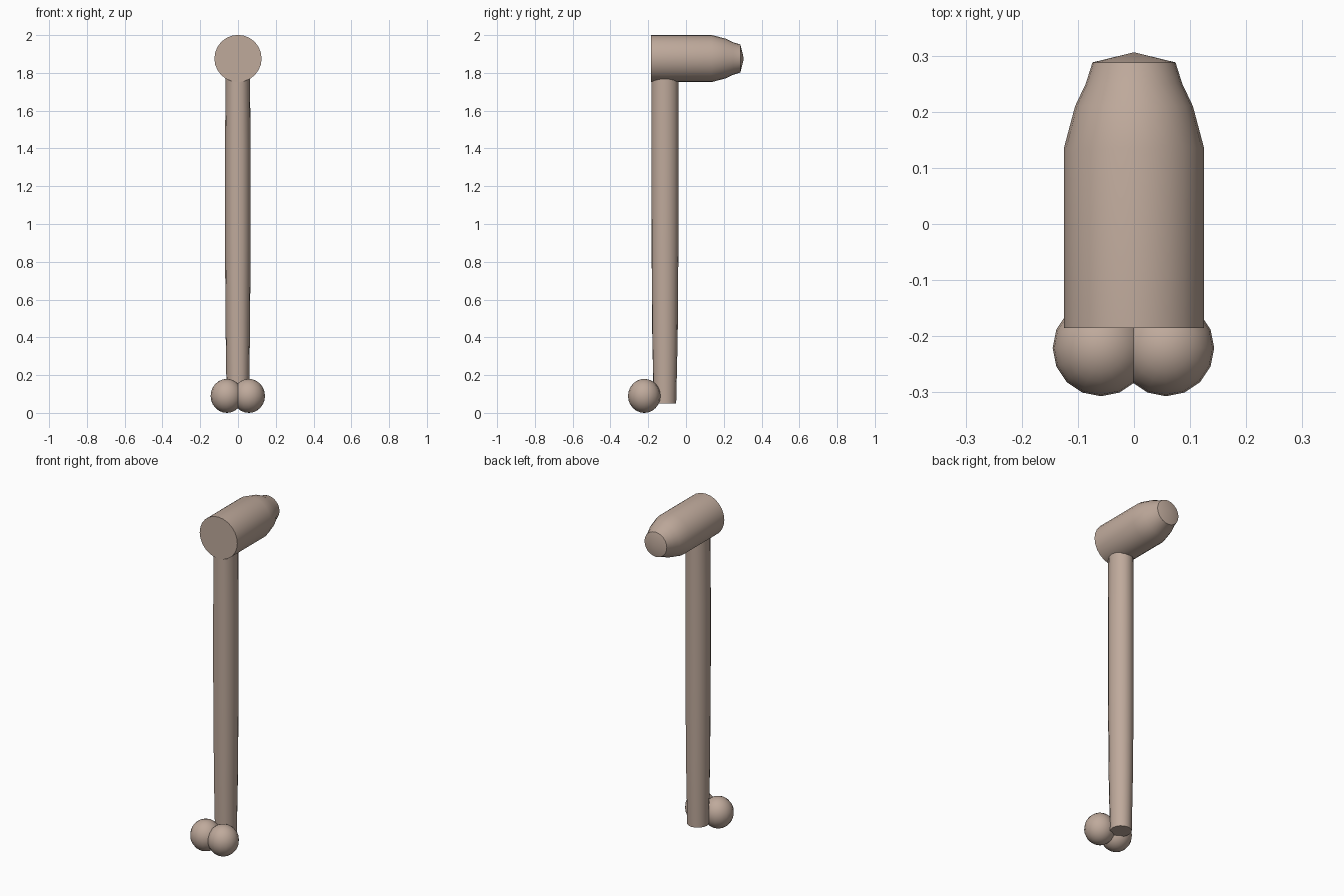
import bpy, bmesh, math
from math import sin, cos, pi

if "Cube" in bpy.data.objects:
    bpy.data.objects.remove(bpy.data.objects["Cube"])


def loft(name, rings, tip=None, caps=(True, True)):
    """Skin a list of vertex rings, with an optional pointed end."""
    bm = bmesh.new()
    loops = [[bm.verts.new(p) for p in ring] for ring in rings]
    n = len(loops[0])
    for a, b in zip(loops, loops[1:]):
        for i in range(n):
            j = (i + 1) % n
            bm.faces.new((a[i], a[j], b[j], b[i]))
    if caps[0]:
        bm.faces.new(loops[0][::-1])
    if tip:
        t = bm.verts.new(tip)
        for i in range(n):
            bm.faces.new((loops[-1][i], loops[-1][(i + 1) % n], t))
    elif caps[1]:
        bm.faces.new(loops[-1])
    bmesh.ops.recalc_face_normals(bm, faces=bm.faces)
    mesh = bpy.data.meshes.new(name)
    bm.to_mesh(mesh)
    bm.free()
    obj = bpy.data.objects.new(name, mesh)
    bpy.context.collection.objects.link(obj)
    finish(obj)
    return obj


mat = bpy.data.materials.new("tan")
mat.diffuse_color = (0.52, 0.40, 0.33, 1)
mat.use_nodes = True
mat.node_tree.nodes["Principled BSDF"].inputs["Base Color"].default_value = mat.diffuse_color


def finish(obj):
    obj.data.materials.append(mat)
    bpy.ops.object.select_all(action='DESELECT')
    obj.select_set(True)
    bpy.context.view_layer.objects.active = obj
    bpy.ops.object.shade_smooth_by_angle(angle=math.radians(40))


# Horizontal top bar: flat front end, tapered back with a shallow point
SIDES = 24
profile = [(-0.185, 0.125), (0.135, 0.125), (0.21, 0.105), (0.25, 0.086), (0.288, 0.074)]
loft("top_bar",
     [[(r * cos(2 * pi * i / SIDES), y, 1.876 + r * sin(2 * pi * i / SIDES))
       for i in range(SIDES)] for y, r in profile],
     tip=(0, 0.306, 1.876))

# Upright post: slightly swollen in the middle, with a shallow front groove
levels = [(0.05, 0.059, 0.061), (0.4, 0.064, 0.069), (0.9, 0.068, 0.073),
          (1.4, 0.068, 0.074), (1.8, 0.064, 0.074)]


def post_ring(z, rx, ry):
    ring = []
    for i in range(16):
        a = 2 * pi * i / 16 - pi / 2
        k = 0.95 if i == 0 else 1.0
        ring.append((k * rx * cos(a) - 0.001, -0.113 + k * ry * sin(a), z))
    return ring


loft("upright_post", [post_ring(*lv) for lv in levels])

# Pair of balls at the foot
for side, x in (("left", -0.059), ("right", 0.057)):
    bpy.ops.mesh.primitive_uv_sphere_add(segments=16, ring_count=12, radius=0.086,
                                         location=(x, -0.221, 0.09))
    ball = bpy.context.object
    ball.name = side + "_foot_ball"
    ball.scale.z = 0.09 / 0.086
    finish(ball)
